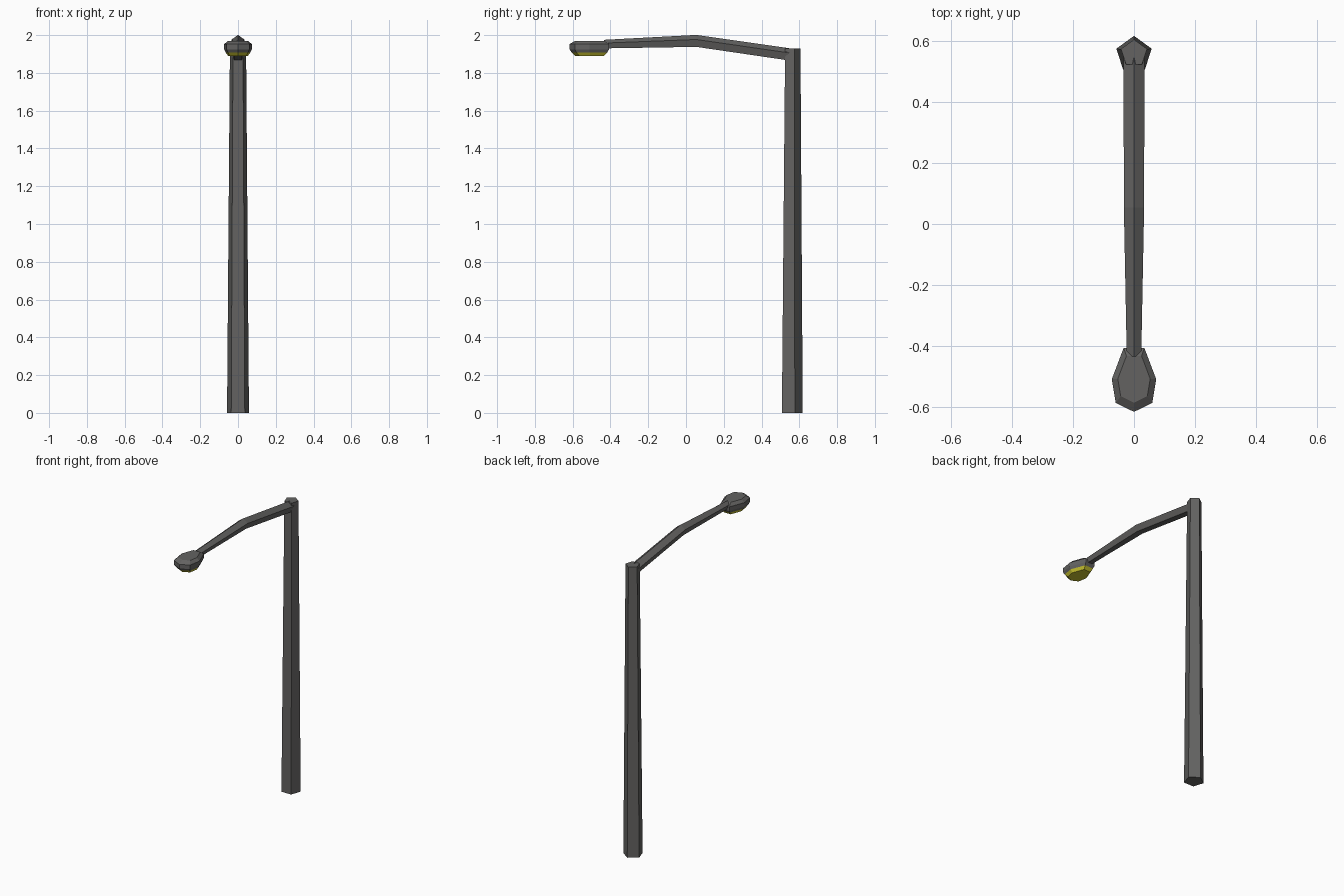
import bpy, bmesh, math

if "Cube" in bpy.data.objects:
    bpy.data.objects.remove(bpy.data.objects["Cube"])


def material(name, rgb):
    m = bpy.data.materials.new(name)
    m.diffuse_color = (*rgb, 1)
    m.use_nodes = True
    m.node_tree.nodes["Principled BSDF"].inputs["Base Color"].default_value = m.diffuse_color
    return m


grey = material("dark_grey_metal", (0.125, 0.123, 0.12))
yellow = material("lamp_yellow", (0.6, 0.56, 0.03))


def loft(name, rings, mats, lit_below=None):
    """Skin a list of equal-length rings and cap both ends."""
    bm = bmesh.new()
    loops = [[bm.verts.new(p) for p in r] for r in rings]
    n = len(loops[0])
    for a, b in zip(loops, loops[1:]):
        for i in range(n):
            j = (i + 1) % n
            bm.faces.new((a[i], a[j], b[j], b[i]))
    bm.faces.new(loops[0][::-1])
    bm.faces.new(loops[-1])
    bmesh.ops.recalc_face_normals(bm, faces=bm.faces)
    if lit_below is not None:
        for f in bm.faces:
            f.material_index = int(f.calc_center_median().z < lit_below)
    me = bpy.data.meshes.new(name)
    bm.to_mesh(me)
    bm.free()
    for m in mats:
        me.materials.append(m)
    ob = bpy.data.objects.new(name, me)
    bpy.context.collection.objects.link(ob)
    return ob


def pentagon(r):
    return [(r * math.sin(i * math.tau / 5), r * math.cos(i * math.tau / 5)) for i in range(5)]


# Tapered five-sided pole, point towards the back
loft("pole", [[(x, c + y, z) for x, y in pentagon(r)]
              for c, r, z in ((0.557, 0.061, 0), (0.561, 0.045, 1.93))], [grey])

# Bent five-sided arm, ridge on top
loft("arm", [[(x, y, z + h) for x, h in pentagon(r)]
             for y, z, r in ((0.545, 1.895, 0.036), (0.055, 1.966, 0.035), (-0.435, 1.95, 0.025))], [grey])

# Lamp head: seven-sided outline, bevelled top and bottom, yellow lens below
half = [(0.060, -0.588), (0.073, -0.51), (0.034, -0.407)]
outline = [(0, -0.617)] + half + [(-x, y) for x, y in reversed(half)]
levels = ((1.97, 0.73), (1.952, 1), (1.925, 1), (1.909, 0.9), (1.89, 0.72))
loft("lamp_head", [[(x * s, -0.505 + (y + 0.505) * s, z) for x, y in outline]
                   for z, s in levels], [grey, yellow], 1.909)
